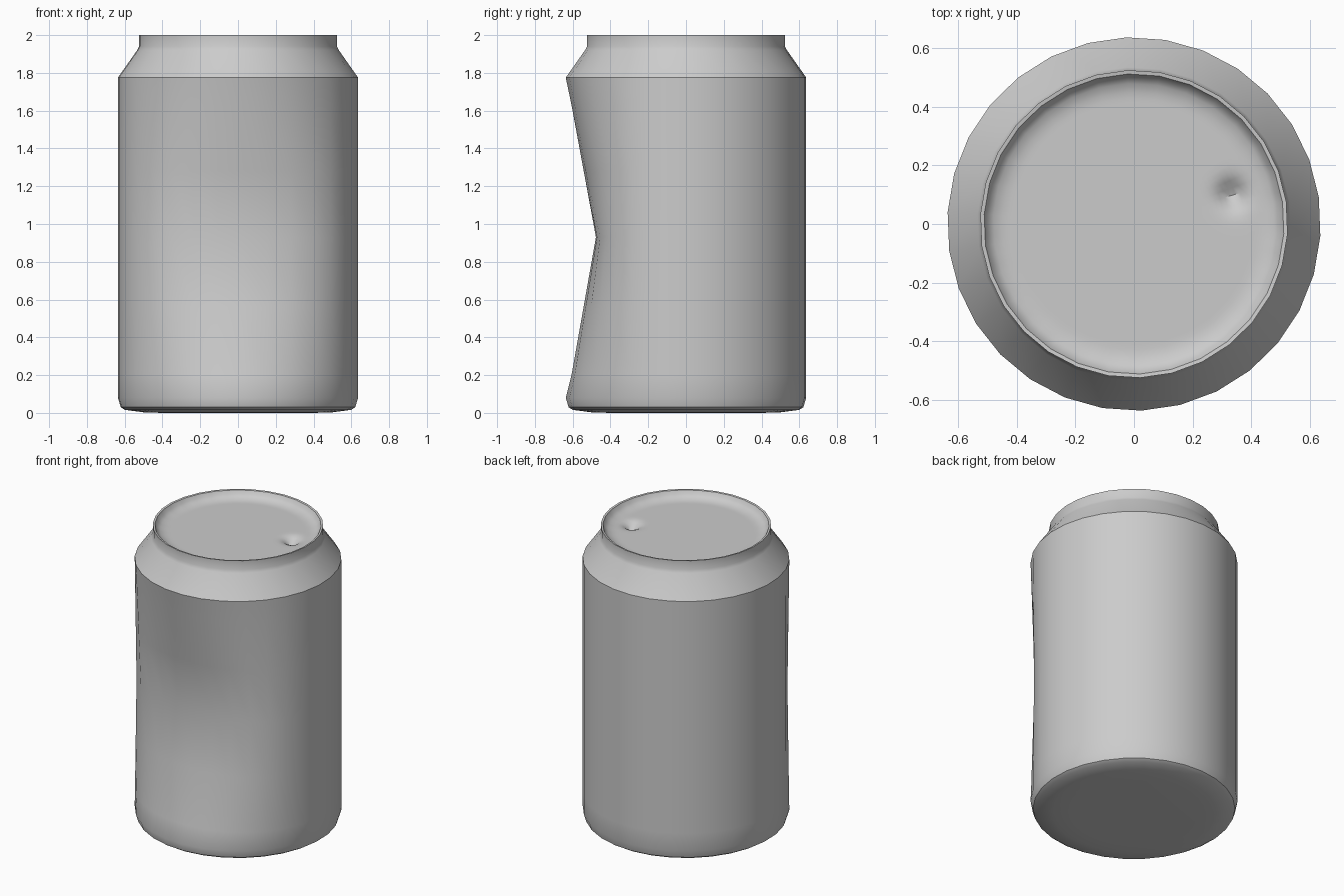
import bpy, bmesh, math

if "Cube" in bpy.data.objects:
    bpy.data.objects.remove(bpy.data.objects["Cube"])

SIDES = 30
STEP = 2 * math.pi / SIDES
OFFSET = math.radians(8.3)


def ring_mesh(name, profile, segs, shape, close_last=True):
    """Revolve (radius, z) points around z on a 30-sided outline, then reshape each point."""
    bm = bmesh.new()
    rings = []
    for r, z in profile:
        ring = []
        for i in range(segs):
            a = i * 2 * math.pi / segs
            k = math.cos(STEP / 2) / math.cos(a % STEP - STEP / 2) if segs > SIDES else 1
            x, y = r * k * math.cos(a + OFFSET), r * k * math.sin(a + OFFSET)
            ring.append(bm.verts.new(shape(x, y, z)))
        rings.append(ring)
    for lo, hi in zip(rings, rings[1:]):
        for i in range(segs):
            j = (i + 1) % segs
            bm.faces.new((lo[i], lo[j], hi[j], hi[i]))
    if close_last:
        bm.faces.new(rings[-1])
    bmesh.ops.recalc_face_normals(bm, faces=bm.faces)
    me = bpy.data.meshes.new(name)
    bm.to_mesh(me)
    bm.free()
    ob = bpy.data.objects.new(name, me)
    bpy.context.collection.objects.link(ob)
    bpy.ops.object.select_all(action='DESELECT')
    ob.select_set(True)
    bpy.context.view_layer.objects.active = ob
    bpy.ops.object.shade_smooth_by_angle(angle=math.radians(32))
    return ob


def dent_height(z):
    """Dent strength along the height: full at the middle crease, none at the ends."""
    pts = [(0.08, 0), (0.2, 0.19), (0.93, 1), (1.63, 0.19), (1.77, 0)]
    for (z0, f0), (z1, f1) in zip(pts, pts[1:]):
        if z0 <= z <= z1:
            return f0 + (f1 - f0) * (z - z0) / (z1 - z0)
    return 0


def dent(x, y, z):
    """Push the front of the wall inwards."""
    a = abs(math.atan2(x, -y))
    limit = math.radians(75)
    fall = 0.5 * (1 + math.cos(math.pi * a / limit)) if a < limit else 0
    return x, y + 0.16 * dent_height(z) * fall, z


def dimple(x, y, z):
    """Small thumb-sized hollow near the edge of the lid."""
    d2 = (x - 0.335) ** 2 + (y - 0.1) ** 2
    return x, y, z - 0.045 * math.exp(-d2 / 0.045 ** 2)


# Can wall: rim, neck, shoulder, dented side, rounded base
body = [(0.525, 2.0), (0.525, 1.94), (0.535, 1.92), (0.637, 1.775), (0.637, 1.63),
        (0.637, 1.28), (0.637, 0.93), (0.637, 0.56), (0.637, 0.2), (0.637, 0.08),
        (0.622, 0.03), (0.6, 0.016), (0.5, 0.003), (0.4, 0.0)]
ring_mesh("can_body", body, SIDES, dent)

# Recessed lid with the hollow
lid = [(0.525, 2.0), (0.512, 1.998), (0.5, 1.975), (0.48, 1.96), (0.45, 1.952)]
lid += [(0.43 - 0.0175 * i, 1.95) for i in range(24)]
ring_mesh("can_lid", lid, SIDES * 3, dimple)
# Lid faces point up
lid_mesh = bpy.data.objects["can_lid"].data
if sum(p.normal.z * p.area for p in lid_mesh.polygons) < 0:
    lid_mesh.flip_normals()
